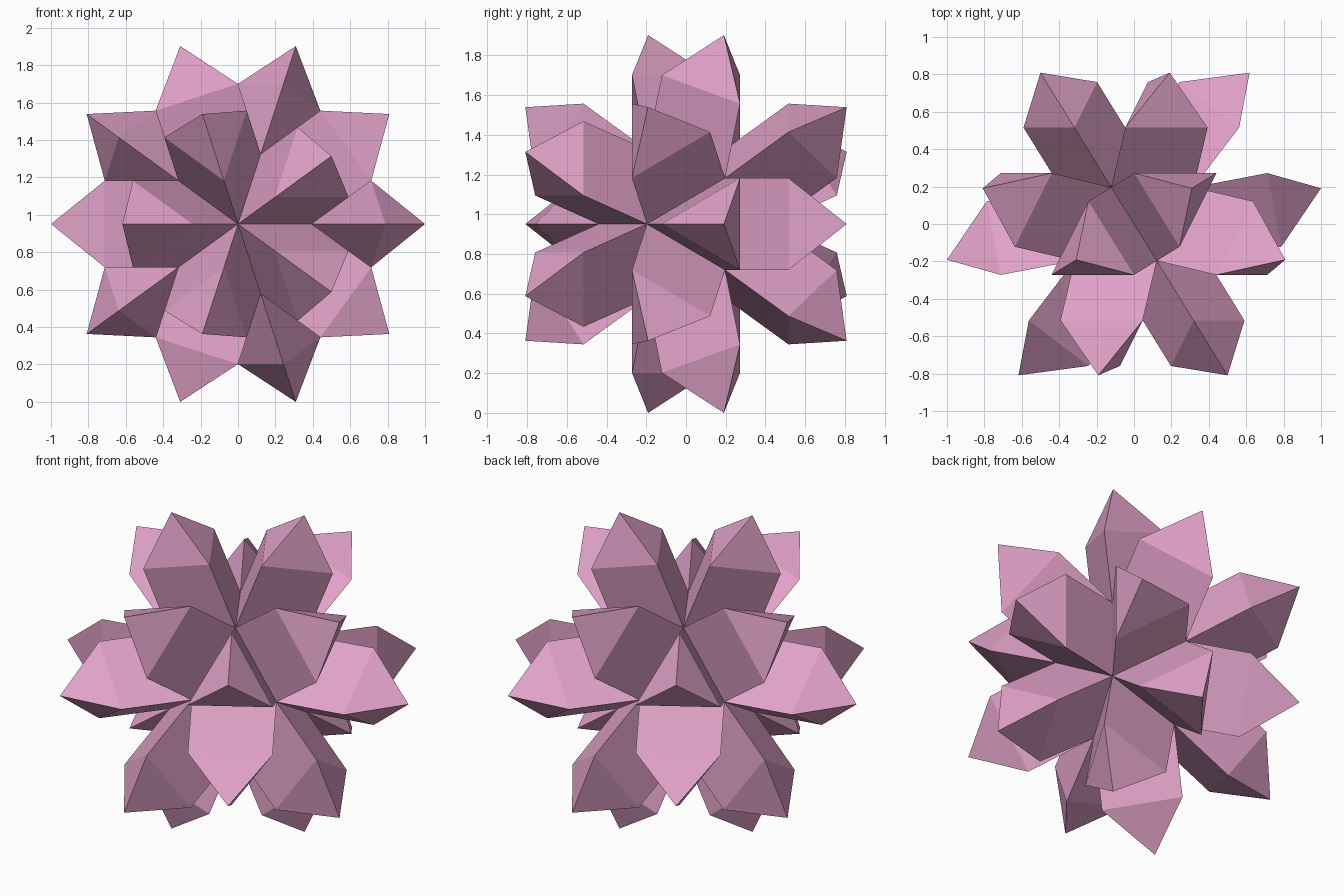
import bpy, bmesh
from math import radians
from mathutils import Matrix

if "Cube" in bpy.data.objects:
    bpy.data.objects.remove(bpy.data.objects["Cube"])

CORE_R = 0.44      # corner radius of the icosahedral core
SHOULDER = 0.751   # distance from centre to the top of each prism
TIP = 1.0181       # distance from centre to each point
CENTRE_Z = 0.951

# Icosahedral core, five-fold axis pointing to the front
bm = bmesh.new()
bmesh.ops.create_icosphere(bm, subdivisions=1, radius=CORE_R,
                           matrix=Matrix.Rotation(radians(90), 4, 'X'))

# Each face becomes a triangular prism capped by a pyramid
for base in list(bm.faces):
    n = base.calc_center_median().normalized()
    inner = list(base.verts)
    rise = SHOULDER - base.calc_center_median().length
    outer = [bm.verts.new(v.co + n * rise) for v in inner]
    tip = bm.verts.new(n * TIP)
    for i in range(3):
        j = (i + 1) % 3
        bm.faces.new((inner[i], inner[j], outer[j], outer[i]))
        bm.faces.new((outer[i], outer[j], tip))
    bm.faces.remove(base)

bmesh.ops.translate(bm, verts=bm.verts, vec=(0, 0, CENTRE_Z))
mesh = bpy.data.meshes.new("spiked_star")
bm.to_mesh(mesh)
bm.free()
star = bpy.data.objects.new("spiked_star", mesh)
bpy.context.collection.objects.link(star)

# Pink paper colour
pink = bpy.data.materials.new("pink")
pink.diffuse_color = (0.75, 0.36, 0.58, 1)
pink.use_nodes = True
pink.node_tree.nodes["Principled BSDF"].inputs["Base Color"].default_value = pink.diffuse_color
mesh.materials.append(pink)
